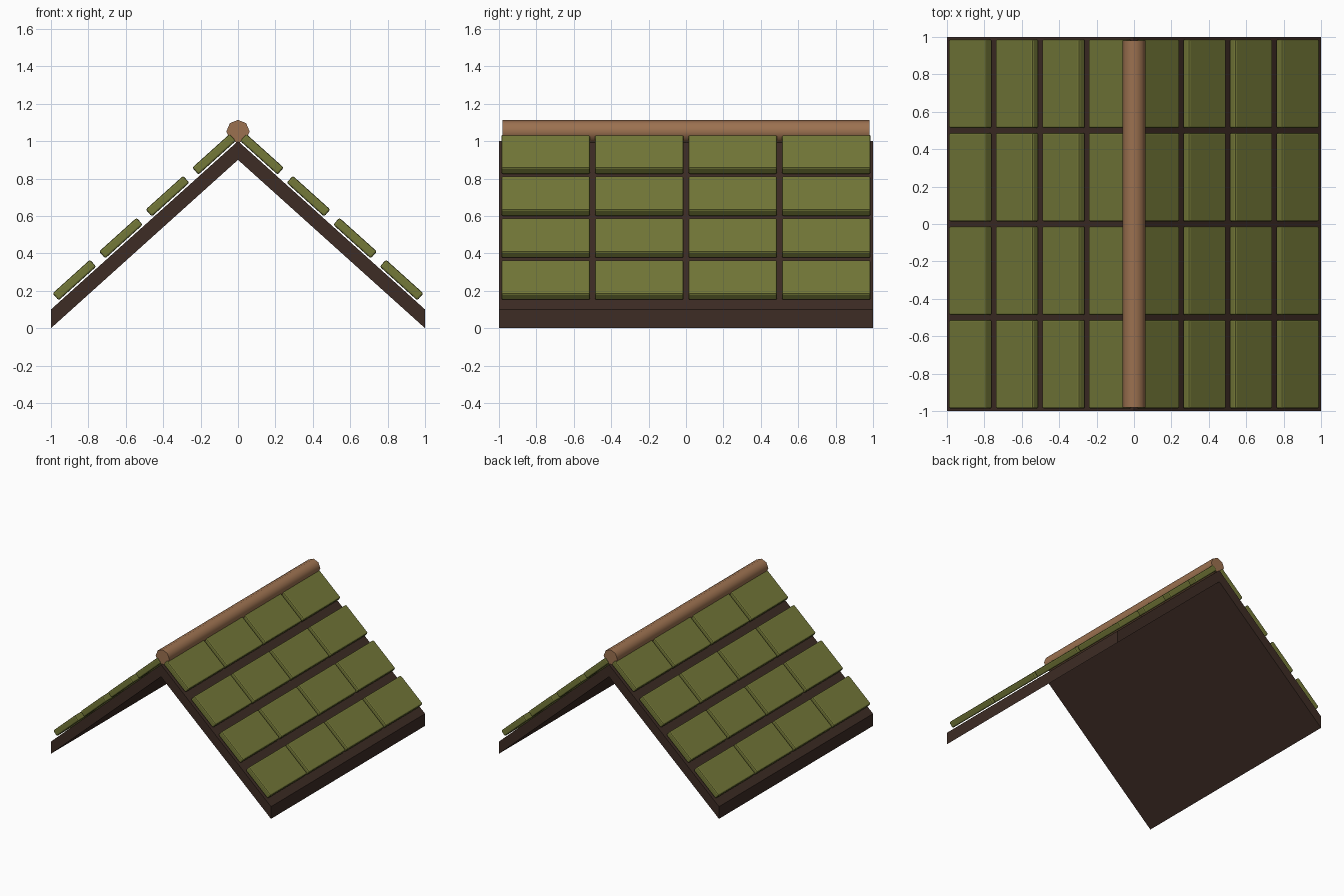
import bpy, bmesh, math
from mathutils import Matrix

if "Cube" in bpy.data.objects:
    bpy.data.objects.remove(bpy.data.objects["Cube"])


def material(name, rgb):
    m = bpy.data.materials.new(name)
    m.diffuse_color = (*rgb, 1)
    m.use_nodes = True
    m.node_tree.nodes["Principled BSDF"].inputs["Base Color"].default_value = m.diffuse_color
    return m


DARK = material("dark timber", (0.047, 0.025, 0.018))
MOSS = material("moss green", (0.175, 0.19, 0.04))
WOOD = material("brown wood", (0.33, 0.165, 0.08))


def finish(bm, name, mat):
    bmesh.ops.recalc_face_normals(bm, faces=bm.faces)
    me = bpy.data.meshes.new(name)
    bm.to_mesh(me)
    bm.free()
    me.materials.append(mat)
    ob = bpy.data.objects.new(name, me)
    bpy.context.collection.objects.link(ob)
    return ob


# Roof deck: chevron made of two sloping slabs, extruded along y
bm = bmesh.new()
left = [(-1, 0), (-1, 0.1), (0, 1.0), (0, 0.9)]
right = [(1, 0), (1, 0.1)]
front = [bm.verts.new((x, -1, z)) for x, z in left + right]
a, b, c, d, e, f = front
faces = [bm.faces.new((a, b, c, d)), bm.faces.new((d, c, f, e))]
ext = bmesh.ops.extrude_face_region(bm, geom=faces, use_keep_orig=True)
bmesh.ops.translate(bm, vec=(0, 2, 0),
                    verts=[v for v in ext["geom"] if isinstance(v, bmesh.types.BMVert)])
finish(bm, "roof_deck", DARK)

# Shingles: four rows of four bevelled slabs on each slope
SLOPE = math.atan(0.9)
for side, label in ((-1, "left"), (1, "right")):
    for row in range(4):
        for col in range(4):
            x = 0.128 + 0.249 * row
            z = 1.0 - 0.9 * x + 0.045
            bm = bmesh.new()
            bmesh.ops.create_cube(bm, size=1, matrix=Matrix.Diagonal((0.27, 0.475, 0.05, 1)))
            bmesh.ops.bevel(bm, geom=bm.edges[:], offset=0.01, segments=2,
                            profile=0.5, affect='EDGES')
            bm.transform(Matrix.Translation((side * x, -0.75 + 0.5 * col, z))
                         @ Matrix.Rotation(side * SLOPE, 4, 'Y'))
            finish(bm, f"shingle_{label}_{row}_{col}", MOSS)

# Ridge pole: eight-sided log along the peak
bm = bmesh.new()
bmesh.ops.create_cone(bm, cap_ends=True, segments=8, radius1=0.062, radius2=0.062, depth=1.96,
                      matrix=Matrix.Translation((0, 0, 1.052)) @ Matrix.Rotation(math.pi / 2, 4, 'X'))
pole = finish(bm, "ridge_pole", WOOD)
bpy.context.view_layer.objects.active = pole
pole.select_set(True)
bpy.ops.object.shade_smooth_by_angle(angle=math.radians(50))
